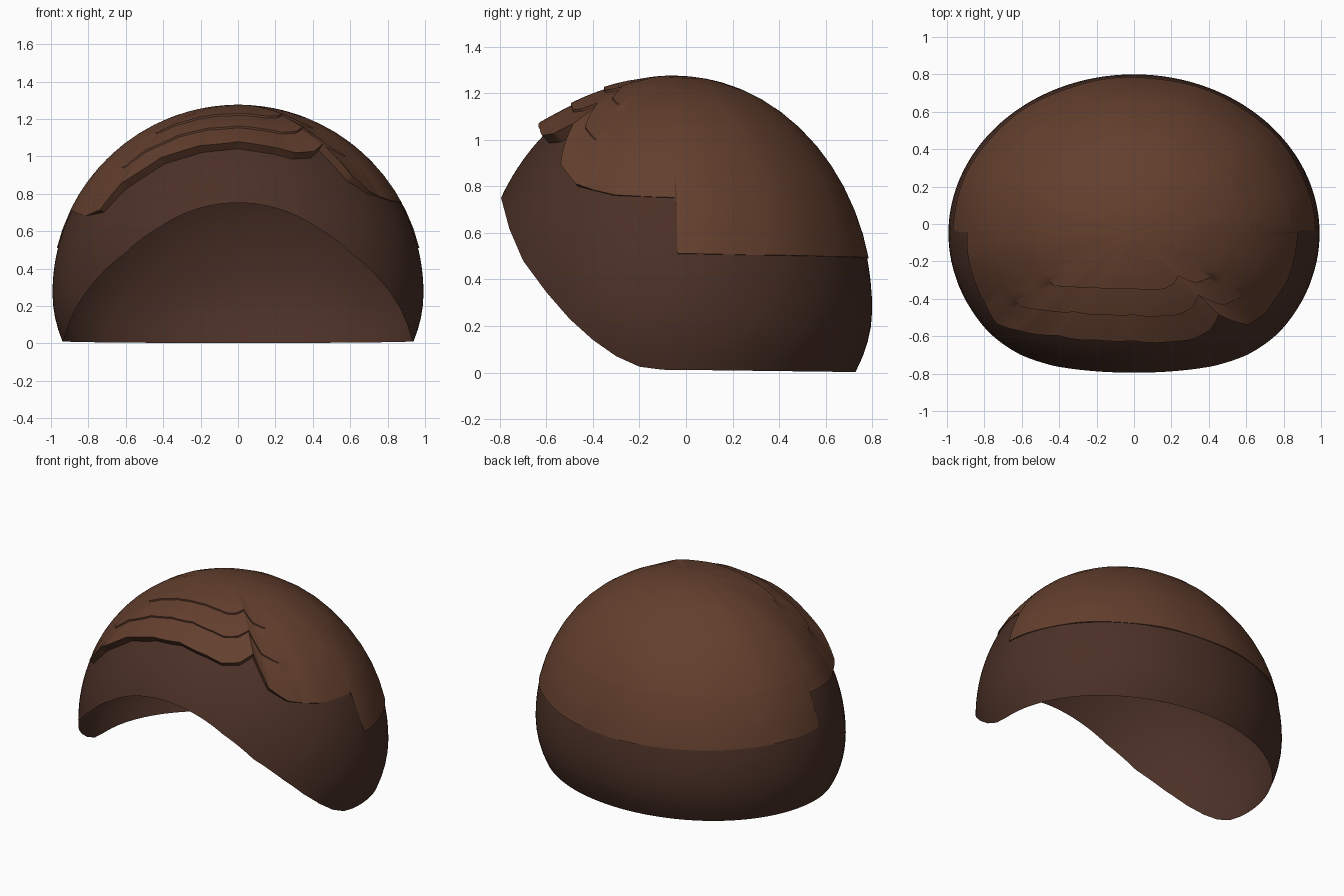
import bpy, bmesh, math

if "Cube" in bpy.data.objects:
    bpy.data.objects.remove(bpy.data.objects["Cube"])

CY, CZ = -0.05, 0.27          # centre of the head ellipsoid
RX, RY, RZ = 0.992, 0.85, 1.0

# Side profile of the lower opening (y, z)
OPENING = [(-0.9, 1.1), (-0.8, 0.77), (-0.76, 0.62), (-0.7, 0.48), (-0.6, 0.345),
           (-0.5, 0.23), (-0.4, 0.14), (-0.3, 0.07), (-0.2, 0.025), (-0.1, 0.012),
           (0.1, 0.01), (0.9, 0.0)]
# Hem height of the upper hair layer around the head (degrees from front, z)
HEM = [(-180, 0.49), (-91, 0.51), (-90, 0.72), (-75, 0.70), (-64, 0.68), (-53, 0.70),
       (-46, 0.83), (-33, 0.96), (-17, 1.02), (0, 1.04), (17, 1.01), (25, 0.985),
       (34, 0.99), (42, 1.03), (47, 0.87), (55, 0.80), (70, 0.76), (90, 0.75),
       (91, 0.51), (180, 0.49)]


def interp(table, t):
    for (a, u), (b, v) in zip(table, table[1:]):
        if t <= b:
            return u + (v - u) * max(0, (t - a) / (b - a))
    return table[-1][1]


def head_point(az, el, off=0.0):
    """Point on the head at azimuth az (0 = front, + = right) and elevation el."""
    c, s = math.cos(el), math.sin(el)
    tuck = max(0.0, -s * RZ / CZ) ** 2
    x = (RX + off) * c * math.sin(az) * (1 - 0.022 * tuck)
    y = CY - (RY + off) * c * math.cos(az) * (1 - 0.05 * tuck)
    return x, y, CZ + (RZ + off) * s


def opening_elevation(az):
    lo, hi = -0.3, 1.5
    for _ in range(30):
        mid = (lo + hi) / 2
        p = head_point(az, mid)
        if p[2] < interp(OPENING, p[1]):
            lo = mid
        else:
            hi = mid
    return hi


def material(name, rgb):
    m = bpy.data.materials.new(name)
    m.diffuse_color = (*rgb, 1)
    m.use_nodes = True
    m.node_tree.nodes["Principled BSDF"].inputs["Base Color"].default_value = m.diffuse_color
    return m


def make_shell(name, rings, pole, mat):
    """Skin a stack of closed rings and finish with a fan at the crown."""
    bm = bmesh.new()
    loops = [[bm.verts.new(p) for p in ring] for ring in rings]
    top = bm.verts.new(pole)
    n = len(loops[0])
    for i in range(n):
        j = (i + 1) % n
        for lower, upper in zip(loops, loops[1:]):
            bm.faces.new((lower[i], lower[j], upper[j], upper[i]))
        bm.faces.new((loops[-1][i], loops[-1][j], top))
    bmesh.ops.recalc_face_normals(bm, faces=bm.faces)
    me = bpy.data.meshes.new(name)
    bm.to_mesh(me)
    bm.free()
    me.materials.append(mat)
    ob = bpy.data.objects.new(name, me)
    bpy.context.collection.objects.link(ob)
    bpy.ops.object.select_all(action='DESELECT')
    ob.select_set(True)
    bpy.context.view_layer.objects.active = ob
    bpy.ops.object.shade_smooth_by_angle(angle=math.radians(35))
    return ob


degrees = list(range(-180, 180))

# Close-cropped under layer, open at the face and neck
edge = {d: opening_elevation(math.radians(d)) for d in degrees}
N = 28
rings = [[head_point(math.radians(d), edge[d] + (math.pi / 2 - edge[d]) * k / N)
          for d in degrees] for k in range(N)]
make_shell("hair_under_layer", rings, (0, CY, CZ + RZ),
           material("dark_brown", (0.07, 0.03, 0.02)))


# Upper layer: raised lip with stepped locks at the fringe, thin elsewhere
def layer_offset(d, t):
    front = max(0.0, min(1.0, (62 - abs(d)) / 16))
    lip = 0.034 * math.exp(-t * 4)
    steps = 0.010 * (1 - (t * 4) % 1) * (t < 0.75)
    strand = 0.002 * math.sin(math.radians(d * 12)) * (1 - t)
    return 0.006 + front * (lip + steps) + strand


hem = {d: math.asin((interp(HEM, d) - CZ) / RZ) for d in degrees}
levels = [0, .08, .16, .245, .25, .33, .41, .495, .5, .58, .66, .745, .75, .82, .88, .94, .98]
rings = [[head_point(math.radians(d), hem[d], 0.001) for d in degrees]]
for t in levels:
    rings.append([head_point(math.radians(d), hem[d] + (math.pi / 2 - hem[d]) * t,
                             layer_offset(d, t)) for d in degrees])
make_shell("hair_upper_layer", rings, (0, CY, CZ + RZ + 0.006),
           material("warm_brown", (0.125, 0.05, 0.027)))
